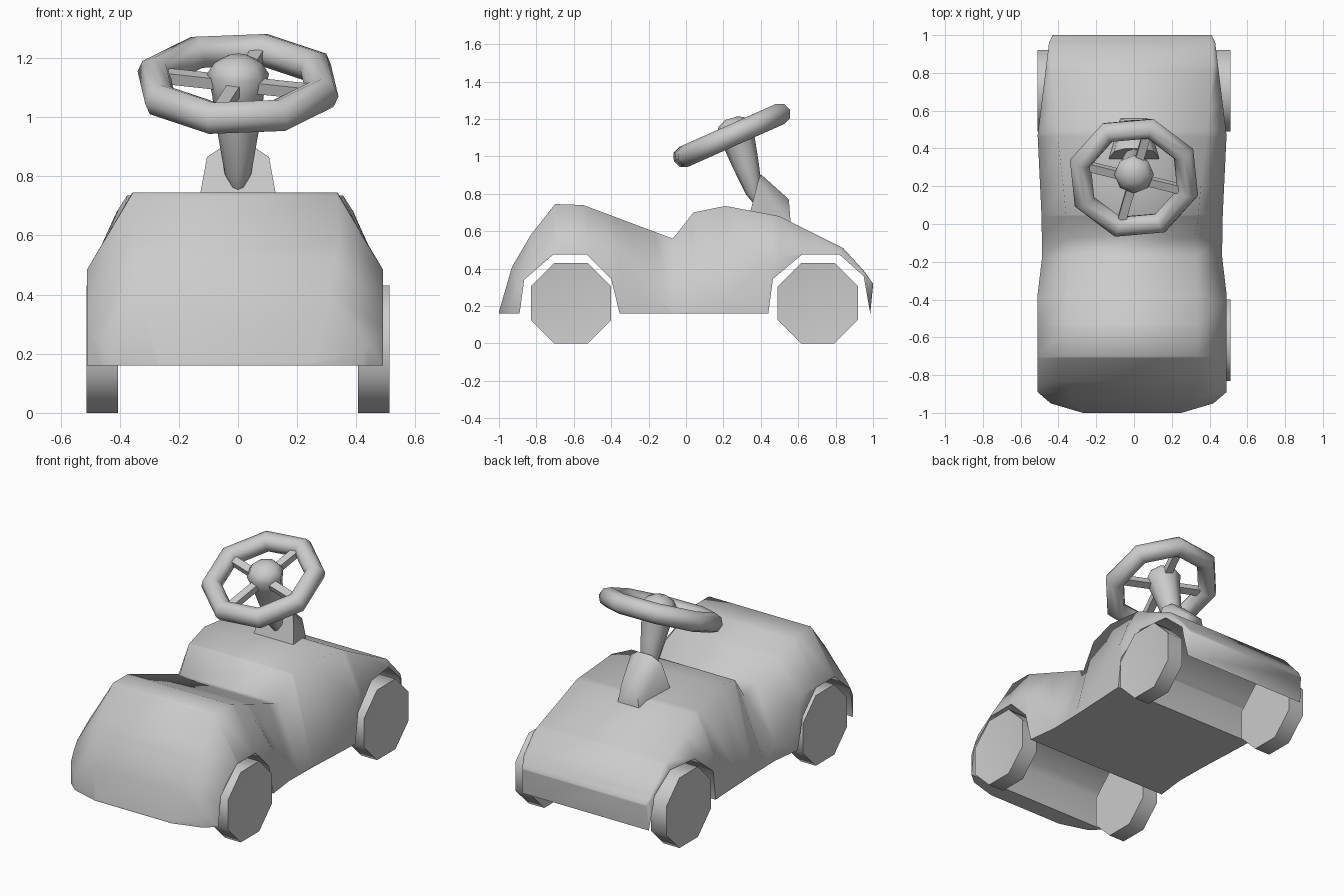
import bpy, bmesh, math
from mathutils import Matrix, Vector

if "Cube" in bpy.data.objects:
    bpy.data.objects.remove(bpy.data.objects["Cube"])


def finish(name, bm, angle=None):
    bmesh.ops.recalc_face_normals(bm, faces=bm.faces[:])
    me = bpy.data.meshes.new(name)
    bm.to_mesh(me)
    bm.free()
    ob = bpy.data.objects.new(name, me)
    bpy.context.collection.objects.link(ob)
    if angle:
        bpy.ops.object.select_all(action='DESELECT')
        ob.select_set(True)
        bpy.context.view_layer.objects.active = ob
        bpy.ops.object.shade_smooth_by_angle(angle=math.radians(angle))
    return ob


def interp(pts, y):
    for (y0, v0), (y1, v1) in zip(pts, pts[1:]):
        if y0 <= y <= y1:
            return v0 + (v1 - v0) * (y - y0) / (y1 - y0)
    return pts[-1][1]


def bridge(bm, rings):
    n = len(rings[0])
    for a, b in zip(rings, rings[1:]):
        for i in range(n):
            j = (i + 1) % n
            bm.faces.new((a[i], a[j], b[j], b[i]))


# Body: curves along y for the top, underside with wheel arches, shoulder and half widths
top = [(-1, .17), (-.93, .41), (-.83, .58), (-.7, .745), (-.55, .74), (-.07, .56),
       (.04, .70), (.21, .735), (.5, .68), (.84, .51), (.95, .39), (1, .32)]
under = [(-1, .16), (-.89, .16), (-.865, .34), (-.71, .475), (-.53, .475), (-.4, .345),
         (-.355, .16), (.44, .16), (.465, .345), (.62, .475), (.82, .475), (.95, .36),
         (.985, .16), (1, .31)]
shoulder = [(-1, .165), (-.95, .2), (-.89, .29), (-.83, .4), (-.71, .485), (-.4, .48),
            (-.355, .43), (-.07, .17), (.04, .18), (.21, .24), (.47, .46), (1, .48)]
low_w = [(-1, .26), (-.95, .43), (-.89, .5), (-.37, .5), (-.17, .476), (.05, .48),
         (.47, .5), (.96, .44), (1, .42)]
high_w = [(-1, .26), (-.95, .31), (-.83, .35), (-.7, .345), (-.55, .35), (-.07, .335),
          (.04, .35), (.21, .365), (.5, .4), (.84, .43), (1, .42)]
bm = bmesh.new()
rings = []
for y in sorted({p[0] for p in top + under + low_w}):
    zt, zb = interp(top, y), interp(under, y)
    w, wt = interp(low_w, y), interp(high_w, y)
    zs = min(max(interp(shoulder, y), zb + .005), zt - .005)
    half = [(w, zb), (w, zs), (wt, zt)]
    ring = [(-x, z) for x, z in half] + [(x, z) for x, z in reversed(half)]
    rings.append([bm.verts.new((x - .01, y, z)) for x, z in ring])
bridge(bm, rings)
bm.faces.new(rings[0])
bm.faces.new(rings[-1])
finish("car_body", bm, 75)

# Wheels: octagonal discs with a shallow dished face
for y, end in ((-.615, "front"), (.705, "rear")):
    for s, side in ((1, "right"), (-1, "left")):
        bm = bmesh.new()
        r = .215 / math.cos(math.pi / 8)
        mat = (Matrix.Translation((s * .459, y, .215)) @ Matrix.Rotation(s * math.pi / 2, 4, 'Y')
               @ Matrix.Rotation(math.pi / 8, 4, 'Z'))
        bmesh.ops.create_cone(bm, cap_ends=True, segments=8, radius1=r, radius2=r,
                              depth=.106, matrix=mat)
        bm.normal_update()
        face = max(bm.faces, key=lambda f: f.calc_center_median().x * s)
        bmesh.ops.inset_region(bm, faces=[face], thickness=.075)
        bmesh.ops.translate(bm, verts=face.verts[:], vec=(-s * .008, 0, 0))
        finish(f"{end}_{side}_wheel", bm, 50)

# Steering column mount: faceted wedge on the hood
bm = bmesh.new()
for x, y, z in ((.137, .34, .69), (.105, .385, .865), (.045, .4, .905), (.05, .55, .77), (.073, .56, .64)):
    bm.verts.new((x, y, z))
    bm.verts.new((-x, y, z))
bmesh.ops.convex_hull(bm, input=bm.verts[:])
finish("column_mount", bm, 60)

# Steering column: tapered, with a domed hub on top
start, stop = Vector((0, .38, .755)), Vector((0, .245, 1.205))
axis = stop - start
rot = Matrix.Translation(start) @ axis.to_track_quat('Z', 'Y').to_matrix().to_4x4()
bm = bmesh.new()
rings = []
for t, r in ((0, .02), (.12, .045), (.45, .071), (.72, .088), (.87, .105), (.95, .08), (1, .035)):
    rings.append([bm.verts.new(rot @ Vector((r * math.cos(i * math.pi / 4), r * math.sin(i * math.pi / 4),
                                             t * axis.length))) for i in range(8)])
bridge(bm, rings)
bm.faces.new(rings[0])
bm.faces.new(rings[-1])
finish("steering_column", bm, 50)

# Steering wheel: eight-sided ring, tilted toward the seat
tilt = Matrix.Translation((0, .245, 1.112)) @ Matrix.Rotation(math.radians(24), 4, 'X')
bm = bmesh.new()
rings = []
for i in range(8):
    a = math.radians(28 + 45 * i)
    ring = []
    for k in range(8):
        b = k * math.pi / 4
        d = .297 + .058 * math.cos(b)
        ring.append(bm.verts.new(tilt @ Vector((d * math.cos(a), d * math.sin(a), .058 * math.sin(b)))))
    rings.append(ring)
bridge(bm, rings + rings[:1])
finish("steering_wheel", bm, 60)

# Spokes: four bars from hub to ring
bm = bmesh.new()
for i in range(4):
    mat = (tilt @ Matrix.Rotation(math.radians(-15 + 90 * i), 4, 'Z')
           @ Matrix.Translation((.155, 0, 0)) @ Matrix.Diagonal((.21, .045, .04, 1)))
    bmesh.ops.create_cube(bm, size=1, matrix=mat)
finish("steering_spokes", bm)
